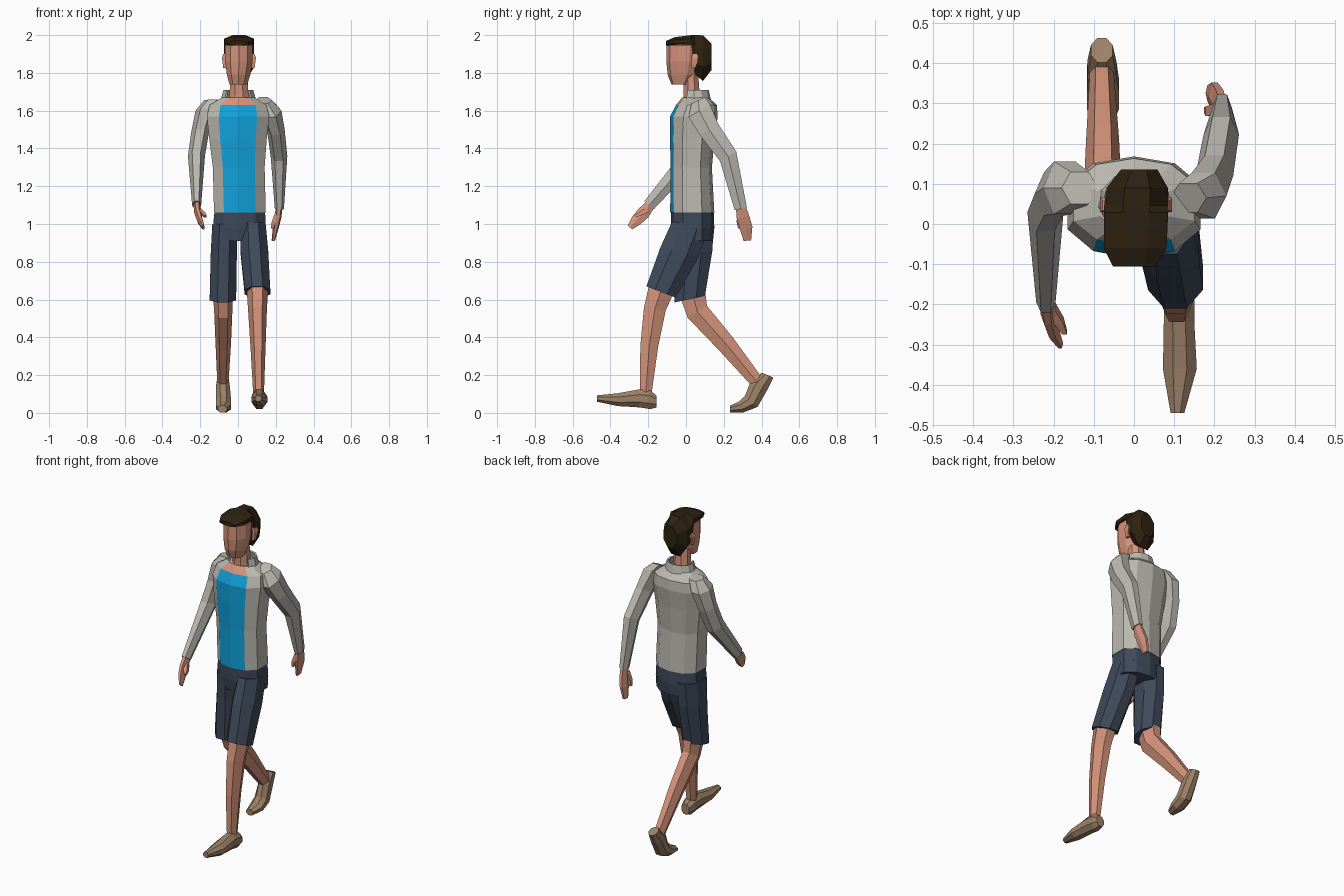
import bpy, bmesh, math
from mathutils import Vector


def material(name, r, g, b):
    def lin(c):
        c /= 255
        return c / 12.92 if c < 0.04045 else ((c + 0.055) / 1.055) ** 2.4
    m = bpy.data.materials.new(name)
    m.diffuse_color = (lin(r), lin(g), lin(b), 1)
    return m


skin = material("skin", 212, 147, 122)
hair = material("dark hair", 46, 34, 17)
jacket = material("light grey jacket", 188, 185, 176)
shirt = material("blue shirt", 16, 160, 218)
shorts = material("navy shorts", 62, 73, 90)
shoe = material("brown shoes", 157, 130, 103)


def finish(name, bm, mats):
    bmesh.ops.recalc_face_normals(bm, faces=bm.faces)
    me = bpy.data.meshes.new(name)
    bm.to_mesh(me)
    bm.free()
    for m in mats:
        me.materials.append(m)
    ob = bpy.data.objects.new(name, me)
    bpy.context.collection.objects.link(ob)
    return ob


def loft(name, rings, mats, n=8, front_vertex=False, power=1.0, rule=None):
    """Skin rings of (x, y, z, half width, half depth, tilt about x in degrees)."""
    start = -math.pi / 2 + (0 if front_vertex else math.pi / n)
    unit = [(math.cos(start + i * math.tau / n), math.sin(start + i * math.tau / n)) for i in range(n)]
    mx, my = max(u for u, v in unit), max(abs(v) for u, v in unit)
    unit = [(u / mx, math.copysign(abs(v / my) ** power, v)) for u, v in unit]
    bm = bmesh.new()
    loops = []
    for x, y, z, rx, ry, tilt in rings:
        c, s = math.cos(math.radians(tilt)), math.sin(math.radians(tilt))
        loops.append([bm.verts.new((x + u * rx, y + v * ry * c, z + v * ry * s)) for u, v in unit])
    for k, (a, b) in enumerate(zip(loops, loops[1:])):
        for i in range(n):
            j = (i + 1) % n
            f = bm.faces.new((a[i], a[j], b[j], b[i]))
            if rule:
                f.material_index = rule(k, i)
    bm.faces.new(loops[0])
    bm.faces.new(loops[-1])
    return finish(name, bm, mats)


# Jacket body: the two front columns are shirt, and bare skin at the neckline
def torso_colour(k, i):
    return (2 if k == 4 else 1) if i in (0, 9) else 0


loft("jacket_and_shirt", [
    (.01, .033, 1.06, .137, .117, 0), (.004, .028, 1.3, .137, .109, 0),
    (0, .033, 1.45, .152, .118, 0), (0, .042, 1.57, .165, .126, 0),
    (0, .055, 1.63, .150, .108, 0), (0, .05, 1.67, .085, .07, 0)],
    [jacket, shirt, skin], n=10, front_vertex=True, power=.7, rule=torso_colour)

# Standing collar, open at the front
bm = bmesh.new()
rows = []
for z, rx, ry in ((1.635, .1, .085), (1.71, .08, .068)):
    rows.append([bm.verts.new((.002 + rx * math.cos(a), .052 + ry * math.sin(a), z))
                 for a in [math.radians(-40 + 260 * i / 8) for i in range(9)]])
for i in range(8):
    bm.faces.new((rows[0][i], rows[0][i + 1], rows[1][i + 1], rows[1][i]))
collar = finish("collar", bm, [jacket])
collar.modifiers.new("thickness", 'SOLIDIFY').thickness = .01

# Sleeves: right one swings back, left one forward
loft("right_sleeve", [
    (.135, .065, 1.655, .045, .04, 25), (.172, .07, 1.6, .058, .066, 31),
    (.2, .122, 1.5, .047, .057, 31), (.217, .223, 1.358, .044, .05, 31),
    (.219, .29, 1.08, .024, .033, 12)], [jacket], n=6)
loft("left_sleeve", [
    (-.135, .09, 1.655, .045, .04, -5), (-.172, .09, 1.6, .053, .066, -8),
    (-.2, .075, 1.49, .047, .055, -10), (-.22, .03, 1.36, .045, .052, -24),
    (-.219, -.195, 1.1, .024, .033, -40)], [jacket], n=6)

# Hands with thumbs
loft("right_hand", [
    (.219, .288, 1.1, .018, .025, 12), (.212, .302, 1.035, .018, .034, 12),
    (.2, .318, .98, .016, .034, 10), (.187, .325, .912, .009, .02, 5)], [skin], n=6)
loft("right_thumb", [
    (.208, .285, 1.06, .012, .014, 0), (.19, .28, 1.01, .012, .012, 0),
    (.18, .283, .975, .006, .007, 0)], [skin], n=4)
loft("left_hand", [
    (-.219, -.18, 1.115, .018, .025, -40), (-.214, -.225, 1.058, .018, .034, -42),
    (-.202, -.262, 1.02, .016, .03, -42), (-.184, -.297, .982, .008, .016, -42)], [skin], n=6)
loft("left_thumb", [
    (-.208, -.205, 1.075, .012, .014, -40), (-.187, -.24, 1.055, .012, .012, -45),
    (-.172, -.27, 1.04, .006, .007, -45)], [skin], n=4)

# Neck, head and ears
loft("neck", [
    (.003, .035, 1.6, .062, .055, 0), (.005, .03, 1.68, .05, .043, 0),
    (.005, .025, 1.79, .045, .04, 0)], [skin])
loft("head", [
    (.002, -.03, 1.738, .047, .047, 0), (.003, -.017, 1.79, .062, .08, 0),
    (.005, -.012, 1.86, .073, .092, 0), (.005, -.01, 1.945, .073, .092, 0),
    (.005, .0, 1.97, .055, .07, 0)], [skin], n=10, front_vertex=True)
for side, label in ((1, "right"), (-1, "left")):
    loft(label + "_ear", [
        (.005 + side * .075, .04, 1.825, .008, .01, 0), (.005 + side * .081, .048, 1.88, .009, .018, 0),
        (.005 + side * .075, .045, 1.9, .008, .012, 0)], [skin], n=4)

# Hair lofted from fringe to nape
loft("hair", [
    (.0, -.106, 1.957, .052, .012, 90), (.003, -.06, 1.965, .078, .024, 90),
    (.005, .028, 1.967, .08, .033, 90), (.006, .046, 1.897, .08, .103, 90),
    (.008, .09, 1.878, .076, .121, 90), (.013, .136, 1.885, .045, .068, 90)], [hair])

# Shorts: waist block and two legs
loft("shorts_waist", [
    (.01, .033, 1.08, .133, .113, 0), (.007, .036, .98, .14, .114, 0),
    (.004, .038, .91, .14, .105, 0)], [shorts], n=10, front_vertex=True, power=.7)
loft("right_shorts_leg", [
    (.08, .025, 1.0, .066, .1, -6), (.087, -.035, .85, .073, .104, -14),
    (.103, -.132, .64, .068, .083, -21)], [shorts])
loft("left_shorts_leg", [
    (-.07, .042, 1.0, .066, .105, 0), (-.075, .04, .85, .069, .1, 5),
    (-.08, .02, .602, .07, .082, 12)], [shorts])

# Bare lower legs
loft("right_leg", [
    (.103, -.125, .67, .058, .07, -15), (.103, -.165, .55, .05, .058, -8),
    (.106, -.195, .35, .04, .047, -3), (.109, -.214, .09, .028, .03, -2)], [skin], n=6)
loft("left_leg", [
    (-.08, .035, .63, .053, .068, 12), (-.078, .06, .535, .048, .06, 32),
    (-.078, .21, .367, .041, .05, 42), (-.08, .375, .165, .03, .035, 42)], [skin], n=6)

# Shoes: right planted on its heel, left pushing off its toes
loft("right_shoe", [
    (.115, -.157, .06, .026, .032, 90), (.113, -.19, .07, .037, .05, 90),
    (.112, -.245, .077, .038, .048, 90), (.114, -.36, .07, .042, .034, 90),
    (.108, -.47, .076, .017, .017, 90)], [shoe], n=8)
loft("left_shoe", [
    (-.08, .432, .2, .027, .033, -23), (-.08, .386, .142, .036, .05, -15),
    (-.077, .345, .06, .04, .044, -40), (-.077, .292, .031, .04, .031, -66),
    (-.082, .232, .02, .024, .018, -90)], [shoe], n=8)
